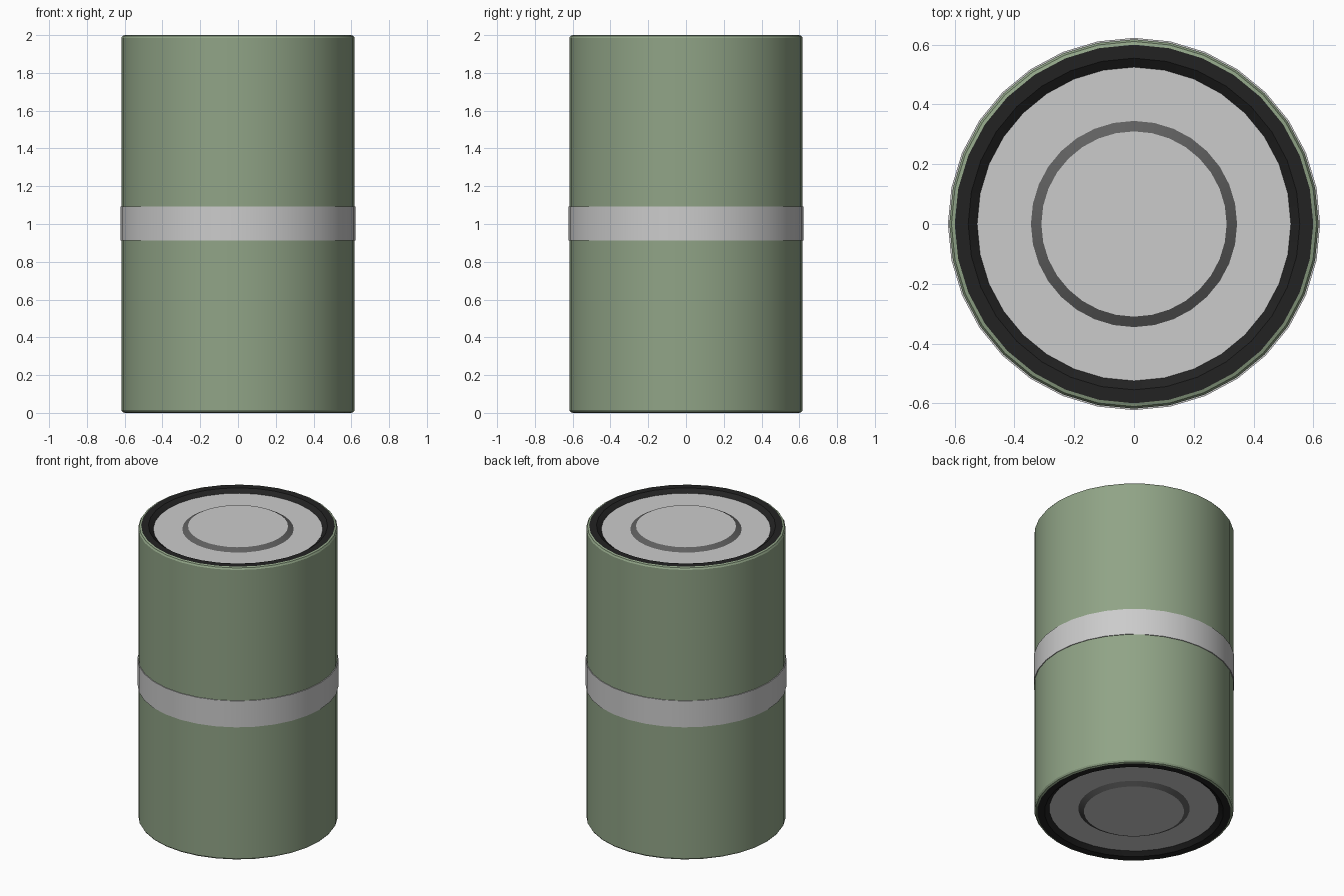
import bpy
import math

if "Cube" in bpy.data.objects:
    bpy.data.objects.remove(bpy.data.objects["Cube"])

SIDES = 32
HEIGHT = 2.0


def material(name, rgb):
    m = bpy.data.materials.new(name)
    m.diffuse_color = (*rgb, 1.0)
    m.use_nodes = True
    m.node_tree.nodes["Principled BSDF"].inputs["Base Color"].default_value = m.diffuse_color
    return m


GREEN = material("sage green", (0.28, 0.37, 0.24))
GREY = material("light grey", (0.60, 0.60, 0.60))
DARK = material("dark grey", (0.115, 0.115, 0.115))
BLACK = material("rubber black", (0.016, 0.016, 0.016))


def lathe(name, profile, mat):
    """Spin (radius, z) points round z; bottom-to-top on the outside faces outward."""
    verts, rings, faces = [], [], []
    for r, z in profile:
        start = len(verts)
        count = 1 if r == 0 else SIDES
        for i in range(count):
            a = 2 * math.pi * i / SIDES
            verts.append((r * math.cos(a), r * math.sin(a), z))
        rings.append([start + i % count for i in range(SIDES)])
    for lo, hi in zip(rings, rings[1:]):
        for i in range(SIDES):
            j = (i + 1) % SIDES
            face = dict.fromkeys((lo[i], lo[j], hi[j], hi[i]))
            faces.append(tuple(face))
    mesh = bpy.data.meshes.new(name)
    mesh.from_pydata(verts, [], faces)
    mesh.materials.append(mat)
    ob = bpy.data.objects.new(name, mesh)
    bpy.context.collection.objects.link(ob)
    bpy.ops.object.select_all(action='DESELECT')
    ob.select_set(True)
    bpy.context.view_layer.objects.active = ob
    bpy.ops.object.shade_smooth_by_angle(angle=math.radians(25))
    return ob


# main shell with small rounded rims
lathe("body", [(0.60, 0.0), (0.611, 0.004), (0.618, 0.015),
               (0.618, 1.985), (0.611, 1.996), (0.60, 2.0)], GREEN)

# band round the middle
lathe("middle_band", [(0.61, 0.912), (0.623, 0.912),
                      (0.623, 1.092), (0.61, 1.092)], GREY)

# end caps, the same at top and bottom
END_PARTS = [
    ("seal_ring", [(0.60, 2.0), (0.555, 2.0), (0.525, 1.977)], BLACK),
    ("end_plate", [(0.525, 1.977), (0.345, 1.977)], GREY),
    ("step_ring", [(0.345, 1.977), (0.31, 1.997)], DARK),
    ("raised_disc", [(0.31, 1.997), (0.0, 1.997)], GREY),
]
for part, prof, mat in END_PARTS:
    lathe("top_" + part, prof, mat)
    lathe("bottom_" + part, [(r, HEIGHT - z) for r, z in reversed(prof)], mat)
